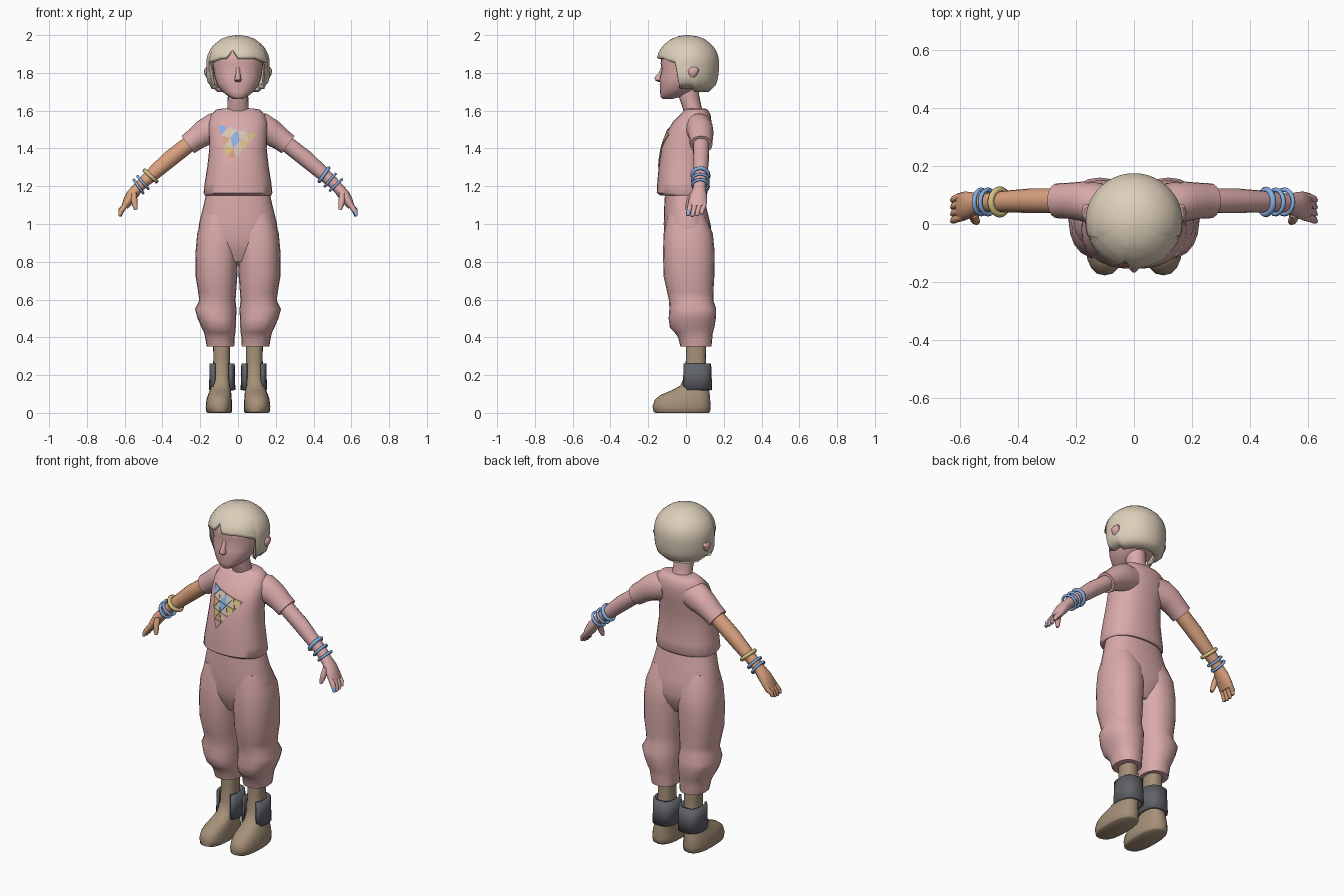
import bpy, bmesh, math
from mathutils import Vector
from mathutils.bvhtree import BVHTree

if "Cube" in bpy.data.objects:
    bpy.data.objects.remove(bpy.data.objects["Cube"])


def material(name, rgb):
    m = bpy.data.materials.new(name)
    m.diffuse_color = (*rgb, 1)
    m.use_nodes = True
    m.node_tree.nodes["Principled BSDF"].inputs["Base Color"].default_value = m.diffuse_color
    return m


PINK = material("pink", (0.70, 0.40, 0.40))
HAIR = material("blond", (0.72, 0.62, 0.49))
BOOT = material("brown", (0.38, 0.28, 0.19))
GREY = material("grey", (0.12, 0.125, 0.145))
BLUE = material("blue", (0.24, 0.43, 0.78))
GOLD = material("gold", (0.68, 0.54, 0.22))
TAN = material("tan", (0.70, 0.36, 0.21))
CREAM = material("cream", (0.66, 0.56, 0.46))


def make(name, verts, faces, *mats, angle=50):
    """Mesh object with outward normals and smooth shading below the angle."""
    bm = bmesh.new()
    vs = [bm.verts.new(v) for v in verts]
    for f in faces:
        bm.faces.new([vs[i] for i in f])
    bmesh.ops.recalc_face_normals(bm, faces=bm.faces)
    me = bpy.data.meshes.new(name)
    bm.to_mesh(me)
    bm.free()
    for m in mats:
        me.materials.append(m)
    me.shade_smooth()
    me.set_sharp_from_angle(angle=math.radians(angle))
    ob = bpy.data.objects.new(name, me)
    bpy.context.collection.objects.link(ob)
    return ob


def skin(name, rings, *mats, n=20, power=2.0):
    """Skin over rings of (centre, half axis u, half axis v), capped."""
    verts, faces = [], []
    for c, u, v in rings:
        for i in range(n):
            a = 2 * math.pi * i / n
            ca, sa = math.cos(a), math.sin(a)
            p = 2 / power
            verts.append(c + u * math.copysign(abs(ca) ** p, ca)
                         + v * math.copysign(abs(sa) ** p, sa))
    for r in range(len(rings) - 1):
        for i in range(n):
            j = (i + 1) % n
            faces.append((r * n + i, r * n + j, r * n + n + j, r * n + n + i))
    faces += [tuple(range(n)), tuple(range(len(verts) - n, len(verts)))]
    return make(name, verts, faces, *mats)


def column(name, rows, *mats, **kw):
    """Upright form from rows of (z, centre x, half width, front y, back y)."""
    return skin(name, [(Vector((x, (f + b) / 2, z)), Vector((w, 0, 0)),
                        Vector((0, (b - f) / 2, 0))) for z, x, w, f, b in rows], *mats, **kw)


def tube(name, pts, *mats, s=1, **kw):
    """Limb along points of (x, y, z, thickness radius, depth radius)."""
    rings = []
    for i, (x, y, z, a, b) in enumerate(pts):
        p, q = pts[max(i - 1, 0)], pts[min(i + 1, len(pts) - 1)]
        d = Vector((s * (q[0] - p[0]), 0, q[2] - p[2])).normalized()
        rings.append((Vector((s * x, y, z)), Vector((0, b, 0)), Vector((-d.z, 0, d.x)) * a))
    return skin(name, rings, *mats, **kw)


# Shirt body
shirt = column("shirt", [
    (1.15, 0, .175, -.135, .105), (1.165, 0, .182, -.155, .115), (1.22, 0, .176, -.152, .11),
    (1.30, 0, .163, -.145, .108), (1.40, 0, .152, -.13, .115), (1.48, 0, .155, -.105, .13),
    (1.54, 0, .155, -.07, .135), (1.58, 0, .142, -.03, .13), (1.605, 0, .115, -.005, .115),
    (1.612, 0, .08, .005, .10)], PINK, n=28, power=2.3)

# Patchwork triangle on the chest, laid on the shirt surface
tree = BVHTree.FromPolygons([v.co for v in shirt.data.vertices],
                            [p.vertices for p in shirt.data.polygons])
A, B, C = (-.105, 1.525), (.095, 1.475), (-.045, 1.30)
N = 4


def on_chest(i, j):
    x, z = (A[k] + (B[k] - A[k]) * i / N + (C[k] - A[k]) * j / N for k in (0, 1))
    hit = tree.ray_cast(Vector((x, -1, z)), Vector((0, 1, 0)))[0]
    return hit + Vector((0, -.007, 0))


tiles = []
for j in range(N):
    for i in range(N - j):
        tiles.append([(i, j), (i + 1, j), (i, j + 1)])
        if i + j < N - 1:
            tiles.append([(i + 1, j), (i + 1, j + 1), (i, j + 1)])
tv, tf = [], []
for t in tiles:
    pts = [on_chest(*p) for p in t]
    mid = sum(pts, Vector()) / 3
    k = len(tv)
    pts = [p + (mid - p) * .06 for p in pts]
    tv += pts + [p + Vector((0, .008, 0)) for p in pts]
    tf += [(k, k + 1, k + 2), (k + 5, k + 4, k + 3)]
    tf += [(k + a, k + 3 + a, k + 3 + (a + 1) % 3, k + (a + 1) % 3) for a in range(3)]
patch = make("chest_patch", tv, tf, BLUE, CREAM, GOLD, TAN, PINK, angle=20)
for p in patch.data.polygons:
    p.material_index = int("0110112310122314"[p.vertices[0] // 6])

# Trouser hips
column("trouser_hips", [
    (1.18, 0, .165, -.11, .09), (1.10, 0, .182, -.115, .105), (1.00, 0, .207, -.118, .13),
    (.92, 0, .212, -.115, .14), (.86, 0, .19, -.10, .125), (.80, 0, .11, -.07, .09)],
    PINK, n=28, power=2.3)

# Neck, head and nose
column("neck", [(1.57, 0, .065, -.005, .10), (1.62, 0, .056, -.02, .082),
                (1.68, 0, .054, -.04, .07), (1.74, 0, .054, -.04, .07)], PINK)
column("head", [
    (1.663, 0, .025, -.125, -.07), (1.675, 0, .05, -.135, -.02), (1.70, 0, .083, -.137, .03),
    (1.74, 0, .112, -.139, .09), (1.78, 0, .124, -.138, .12), (1.815, 0, .129, -.128, .13),
    (1.85, 0, .133, -.134, .14), (1.89, 0, .132, -.13, .14), (1.94, 0, .11, -.10, .12),
    (1.975, 0, .06, -.05, .07)], PINK, n=28, power=2.2)
column("nose", [(1.752, 0, .012, -.148, -.12), (1.762, 0, .02, -.166, -.11),
                (1.775, 0, .016, -.168, -.11), (1.80, 0, .012, -.146, -.11),
                (1.83, 0, .01, -.132, -.11)], PINK, n=10)

# Hair: a cap whose lower edge follows the fringe, side locks and nape
PROFILE = [(2.001, 0), (1.995, .28), (1.98, .53), (1.95, .77), (1.91, .94), (1.87, 1.0),
           (1.82, 1.0), (1.77, .965), (1.73, .89), (1.70, .80), (1.60, .6)]


def spread(z):
    for (z1, r1), (z0, r0) in zip(PROFILE, PROFILE[1:]):
        if z >= z0:
            return r0 + (r1 - r0) * (z - z0) / (z1 - z0)


def hem(t):
    """Lower edge height by angle from the front in degrees."""
    a = abs(t)
    if a < 72:
        notch = max(0, 1 - abs(t + 11) / 11)
        return 1.878 + .055 * notch - .03 * max(0, a - 35) / 37
    return 1.715 if a < 105 else 1.70


COLS, ROWS = 60, 12
hv, hf = [Vector((0, .01, 2.001))], []
for c in range(COLS):
    t = c * 360 / COLS - 180
    a = math.radians(t)
    for r in range(1, ROWS + 1):
        z = 2.0 - (2.0 - hem(t)) * (r / ROWS) ** 1.5
        k = spread(z)
        lean = .167 + (.006 if z < 1.8 and abs(t) < 110 else 0)
        hv.append(Vector((lean * k * math.sin(a), .01 - .165 * k * math.cos(a), z)))
    if abs(t) > 72:
        last = hv[-1]
        last.x *= .84
        last.y = .01 + (last.y - .01) * .84
for c in range(COLS):
    p, q = 1 + c * ROWS, 1 + (c + 1) % COLS * ROWS
    hf.append((0, p, q))
    hf += [(p + r, p + r + 1, q + r + 1, q + r) for r in range(ROWS - 1)]
hair = make("hair", hv, hf, HAIR)
thick = hair.modifiers.new("thickness", "SOLIDIFY")
thick.thickness, thick.offset = .02, -1

for s, side in ((-1, "right"), (1, "left")):
    flesh = TAN if s < 0 else PINK

    # Ear
    column(side + "_ear", [(1.775, s * .155, .012, .02, .045), (1.79, s * .16, .016, .012, .06),
                           (1.815, s * .163, .018, .01, .07), (1.83, s * .16, .01, .025, .06)],
           PINK, n=10)

    # Sleeve
    tube(side + "_sleeve", [(.07, .06, 1.515, .075, .07), (.13, .07, 1.505, .082, .073),
                            (.18, .078, 1.482, .07, .068), (.225, .08, 1.45, .06, .062),
                            (.265, .08, 1.42, .057, .06)], PINK, s=s)

    # Arm and palm
    tube(side + "_arm", [(.20, .08, 1.465, .045, .045), (.27, .08, 1.415, .043, .043),
                         (.36, .08, 1.345, .044, .042), (.43, .078, 1.283, .039, .038),
                         (.50, .075, 1.222, .031, .033), (.535, .07, 1.185, .029, .034),
                         (.56, .066, 1.155, .031, .044), (.583, .062, 1.12, .026, .05),
                         (.60, .058, 1.09, .018, .048)], flesh, s=s, n=16)

    # Fingers, with one painted nail tip on the left hand
    for f in range(4):
        y = .022 + f * .024
        drop = (.004, .0, .003, .012)[f]
        finger = tube(f"{side}_finger_{f + 1}", [
            (.583, y + .004, 1.12, .014, .014), (.607, y - .002, 1.085, .0145, .014),
            (.62, y - .008, 1.063 + drop, .013, .013),
            (.626, y - .012, 1.04 + drop, .008, .009)], flesh, BLUE, s=s, n=8)
        for p in finger.data.polygons:
            p.material_index = int(s > 0 and f == 0 and p.center.z < 1.066)
    tube(side + "_thumb", [(.552, .04, 1.165, .016, .02), (.55, .02, 1.13, .017, .017),
                           (.546, .012, 1.10, .015, .015), (.54, .006, 1.075, .009, .009)],
         flesh, s=s, n=8)

    # Bracelets strung along the forearm
    kinds = ((.463, .012, GOLD), (.503, .008, BLUE), (.527, .008, BLUE))
    if s > 0:
        kinds = ((.455, .011, BLUE), (.488, .008, BLUE), (.518, .008, BLUE))
    for n, (x, minor, mat) in enumerate(kinds):
        z = 1.222 - (x - .50) * .87
        bpy.ops.mesh.primitive_torus_add(
            location=(s * x, .076, z), rotation=(0, math.atan2(.755 * s, -.655) + .1 * (n - 1), 0),
            major_radius=.042, minor_radius=minor, major_segments=20, minor_segments=6)
        ring = bpy.context.object
        ring.name = f"{side}_bracelet_{n + 1}"
        ring.data.materials.append(mat)
        ring.data.shade_smooth()

    # Baggy trouser leg, gathered at the shin
    column(side + "_trouser_leg", [(z, s * (i + o) / 2, (o - i) / 2, f, b) for z, i, o, f, b in (
        (1.05, .01, .185, -.10, .10), (.95, -.005, .216, -.118, .142),
        (.85, -.002, .225, -.122, .152), (.72, .004, .224, -.118, .15),
        (.64, .01, .211, -.10, .145), (.595, .013, .205, -.09, .145),
        (.55, .008, .228, -.088, .16), (.50, .01, .214, -.092, .158),
        (.45, .012, .192, -.085, .15), (.425, .014, .18, -.06, .142),
        (.40, .018, .174, -.042, .14), (.352, .02, .166, -.03, .135))], PINK, power=2.3)

    # Boot
    column(side + "_boot", [(z, s * x, w, f, b) for z, x, w, f, b in (
        (.40, .088, .046, .0, .108), (.30, .086, .044, .0, .105), (.20, .088, .046, -.005, .11),
        (.145, .09, .052, -.03, .118), (.12, .093, .056, -.075, .122),
        (.095, .097, .062, -.135, .126), (.07, .10, .067, -.165, .128),
        (.035, .101, .07, -.177, .13), (.006, .10, .068, -.172, .128),
        (0, .10, .062, -.16, .12))], BOOT, power=2.5)

    # Ankle guard, open at the front
    gv, gf, M = [], [], 15
    for z, wx, wy in ((.262, .06, .072), (.19, .061, .075), (.12, .064, .078)):
        for i in range(M):
            a = math.radians(-145 + 290 * i / (M - 1))
            ca, sa = math.cos(a), math.sin(a)
            gv.append(Vector((s * .084 + wx * math.copysign(abs(sa) ** .75, sa),
                              .054 + wy * math.copysign(abs(ca) ** .75, ca), z)))
    for r in range(2):
        gf += [(r * M + i, r * M + i + 1, r * M + M + i + 1, r * M + M + i) for i in range(M - 1)]
    guard = make(side + "_ankle_guard", gv, gf, GREY)
    thick = guard.modifiers.new("thickness", "SOLIDIFY")
    thick.thickness, thick.offset = .014, 0
